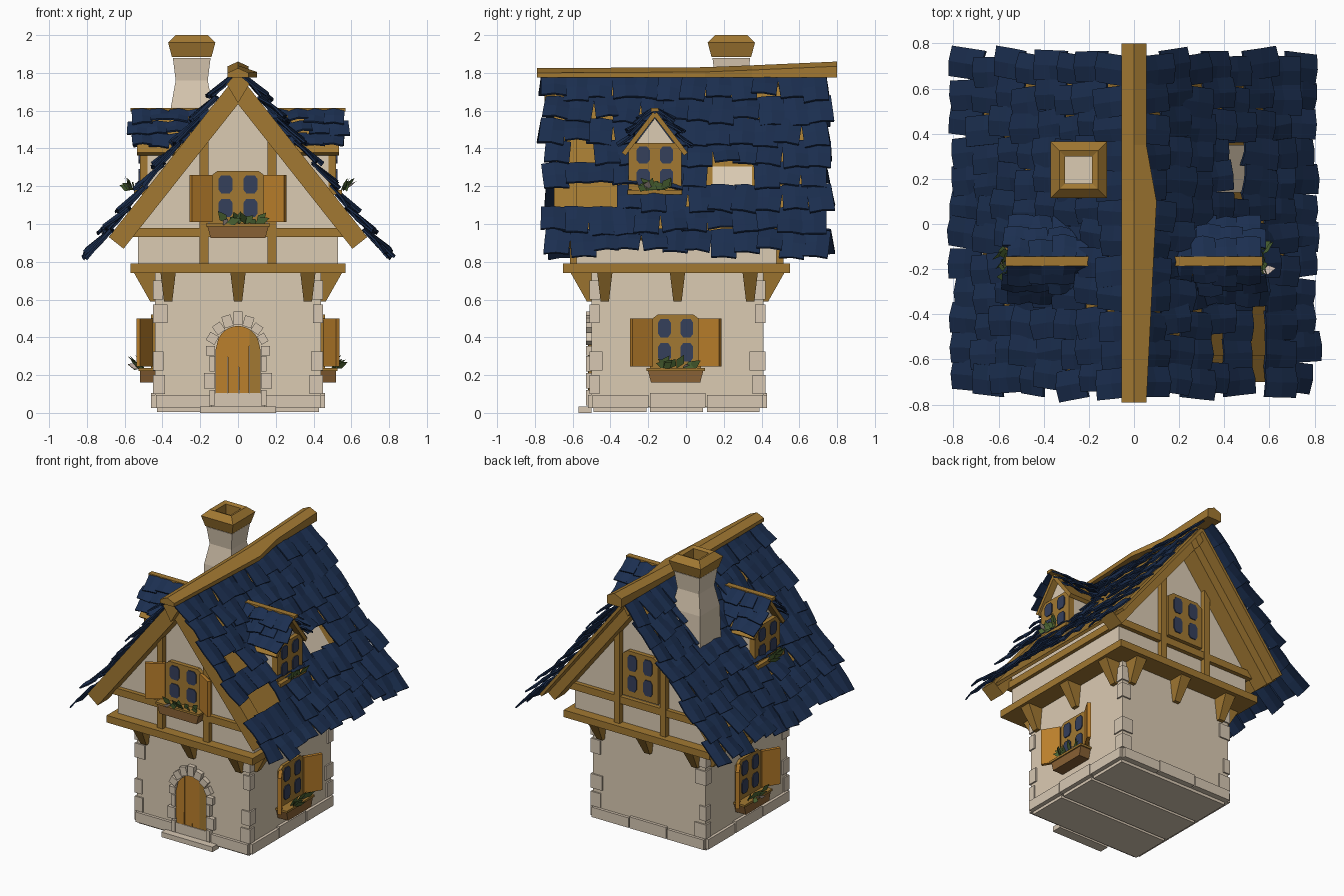
import bpy, bmesh, math, random
from math import pi, cos, sin, radians
from mathutils import Matrix, Vector

random.seed(7)
old = bpy.data.objects.get("Cube")
if old:
    bpy.data.objects.remove(old)

COLOURS = {
    "plaster": (0.71, 0.595, 0.45), "stone": (0.68, 0.575, 0.45),
    "timber": (0.36, 0.19, 0.032), "shutter_wood": (0.50, 0.215, 0.025),
    "box_wood": (0.25, 0.12, 0.035), "roof_blue": (0.011, 0.028, 0.08),
    "glass": (0.035, 0.05, 0.105), "leaf": (0.075, 0.135, 0.035),
    "petal": (0.68, 0.55, 0.48),
}
MATS = {}
for key, rgb in COLOURS.items():
    m = bpy.data.materials.new(key)
    m.use_nodes = True
    m.diffuse_color = (*rgb, 1)
    bsdf = m.node_tree.nodes["Principled BSDF"]
    bsdf.inputs["Base Color"].default_value = (*rgb, 1)
    bsdf.inputs["Roughness"].default_value = 0.8
    MATS[key] = m

PARTS = {}
I = Matrix.Identity(4)


def mesh_for(name, mat):
    return PARTS.setdefault(name, (bmesh.new(), mat))[0]


def facing(angle, x=0, y=0, z=0):
    """Local frame whose -y axis points outward at the given turn."""
    return Matrix.Translation((x, y, z)) @ Matrix.Rotation(radians(angle), 4, 'Z')


def loft(name, mat, rings, M=I, caps=True):
    bm = mesh_for(name, mat)
    vs = [[bm.verts.new(M @ Vector(p)) for p in r] for r in rings]
    n = len(vs[0])
    for a, b in zip(vs, vs[1:]):
        for i in range(n):
            bm.faces.new((a[i], a[(i + 1) % n], b[(i + 1) % n], b[i]))
    if caps:
        bm.faces.new(vs[0])
        bm.faces.new(vs[-1])


def prism(name, mat, pts, y0, y1, M=I):
    loft(name, mat, [[(x, y, z) for x, z in pts] for y in (y0, y1)], M)


def box(name, mat, x0, x1, y0, y1, z0, z1, M=I):
    prism(name, mat, [(x0, z0), (x1, z0), (x1, z1), (x0, z1)], y0, y1, M)


def beam(name, mat, p, q, w, y0, y1, M=I):
    p, q = Vector(p), Vector(q)
    s = (q - p).orthogonal().normalized() * w / 2
    prism(name, mat, [p + s, q + s, q - s, p - s], y0, y1, M)


def tiles(name, origin, along, down, w, l, cols, rows, missing=()):
    """Rows of bowed, crooked shingles running down a slope."""
    bm = mesh_for(name, "roof_blue")
    along, down = Vector(along), Vector(down).normalized()
    n = along.cross(down)
    n = n if n.z > 0 else -n
    j = random.uniform
    for r in range(rows):
        for c in range(cols):
            if (c, r) in missing:
                continue
            shift, turn = (r % 2 - 0.5) * w * 0.2, j(-.16, .16)
            lift, grow = j(.01, .045), j(1.05, 1.4)
            base = Vector(origin) + along * (w * (c + .5) + shift) + down * l * r
            grid = []
            for t in (0, .5, 1):
                row = []
                for u in (-.53, 0, .53):
                    off = along * (u * w + turn * t * l) + down * (t * grow * l - turn * u * w)
                    off += n * (lift * t + (.012 if u == 0 else j(-.006, .01)))
                    row.append(bm.verts.new(base + off))
                grid.append(row)
            for a in range(2):
                for b in range(2):
                    bm.faces.new((grid[a][b], grid[a][b + 1], grid[a + 1][b + 1], grid[a + 1][b]))


def plants(name, M, half, n=11):
    """Broad pointed leaves fanning out, with a couple of pale petals."""
    for i in range(n):
        kind, mat = ("_flowers", "petal") if i % 6 == 5 else ("_leaves", "leaf")
        bm = mesh_for(name + kind, mat)
        c = Vector((random.uniform(-half, half), random.uniform(-.05, -.02), 0))
        d = Vector((random.uniform(-.09, .09), random.uniform(-.07, -.01), random.uniform(.02, .075)))
        s = Vector((-d.z, 0, d.x)).normalized() * .022
        bm.faces.new([bm.verts.new(M @ p) for p in (c, c + d * .5 + s, c + d, c + d * .5 - s)])


def window(name, M, hw, h, shutters=True, planter=True):
    """Timber frame with four rounded panes; origin at the middle of the sill."""
    arch = [(-hw, 0), (hw, 0), (hw, h - .03), (hw - .04, h), (.04 - hw, h), (-hw, h - .03)]
    prism(name + "_frame", "timber", arch, .02, -.02, M)
    pw, ph = hw * .25, h * .17
    for sx in (-1, 1):
        for k in (.3, .75):
            corners = [(1, .6), (.6, 1), (-.6, 1), (-1, .6), (-1, -.6), (-.6, -1), (.6, -1), (1, -.6)]
            pane = [(sx * hw * .44 + pw * a, h * k + ph * b) for a, b in corners]
            prism(name + "_panes", "glass", pane, -.018, -.026, M)
        if shutters:
            S = M @ Matrix.Translation((sx * (hw - .01), -.02, .01)) @ Matrix.Rotation(sx * -.55, 4, 'Z')
            a, b = sorted((0, sx * .13))
            box(name + "_shutters", "shutter_wood", a, b, -.012, .012, 0, h - .03, S)
    if planter:
        w = hw + .015
        prism(name + "_planter", "box_wood", [(-w, 0), (.02 - w, -.075), (w - .02, -.075), (w, 0)], .02, -.08, M)
        box(name + "_planter_rim", "timber", -w - .005, w + .005, -.088, .02, -.012, .003, M)
        plants(name, M @ Matrix.Translation((0, -.03, 0)), hw * .65)


def square(cx, cy, h, z):
    return [(cx + a * h, cy + b * h, z) for a, b in ((-1, -1), (1, -1), (1, 1), (-1, 1))]


# Ground floor, footing stones and steps
box("ground_floor", "plaster", -.44, .44, -.5, .41, .03, .75)
SIDES = [(0, .44, -.5), (90, .455, -.44), (180, .44, -.41), (-90, .455, -.44)]
for ang, half, wall in SIDES:
    M = facing(ang, 0, -.045 if ang in (90, -90) else 0)
    for i in range(3):
        x = -half + i * half * 2 / 3
        box("footing_stones", "stone", x + .005, x + half * .66, wall - .02, wall + .03, .025, .095 + .01 * (i % 2), M)
    # Uneven corner stones
    for sx in (-1, 1):
        for i in (0, 1, 3, 4):
            a, b = sorted((sx * (half + .01), sx * (half - random.uniform(.04, .08))))
            z = .1 + i * .125
            box("corner_stones", "stone", a, b, wall - .01, wall + .02, z, z + .1, M)
    # Wedge brackets under the overhang
    for x in (-half + .07, 0, half - .07):
        low = [(x + a, wall + b, .59) for a, b in ((-.022, .01), (.022, .01), (.022, -.025), (-.022, -.025))]
        top = [(x + a, wall + b, .74) for a, b in ((-.04, .01), (.04, .01), (.04, -.11), (-.04, -.11))]
        loft("brackets", "timber", [low, top], M)
box("door_step", "stone", -.2, .2, -.57, -.5, 0, .035)
for i in range(3):
    box("floor_slabs", "stone", -.43, .43, -.49 + i * .3, -.21 + i * .3, .005, .04)

# Arched door: planks cut to the arch, the hinge plank in darker timber
for x0, x1, mat in ((-.12, -.055, "shutter_wood"), (-.055, .005, "shutter_wood"), (.005, .06, "shutter_wood"),
                    (.06, .12, "timber")):
    xs = [x1 + (x0 - x1) * i / 4 for i in range(5)]
    top = [(x, .33 + .13 * math.sqrt(max(0, 1 - (x / .12) ** 2))) for x in xs]
    prism("door_hinge_plank" if mat == "timber" else "door_planks", mat,
          [(x0 + .002, .04), (x1 - .002, .04)] + top, -.48, -.515 - .004 * (x0 < -.1))
for i in range(9):
    a = i * pi / 8
    r = 1 + random.uniform(0, .12)
    beam("door_arch_stones", "stone", (.122 * cos(a), .33 + .135 * sin(a)),
         (.16 * r * cos(a), .33 + .19 * r * sin(a)), .05, -.48, -.53)
for sx in (-1, 1):
    for i in range(3):
        a, b = sorted((sx * .122, sx * (.15 + .03 * (i % 2))))
        box("door_jamb_stones", "stone", a, b, -.53, -.48, .04 + i * .09, .12 + i * .09)

# Side windows on the ground floor
for ang, x, side in ((90, .44, "left"), (-90, -.44, "right")):
    window(side + "_side_window", facing(ang, x, -.055, .235), .135, .285)

# Upper floor, floor band and gable timbers
box("floor_band", "timber", -.57, .57, -.65, .55, .74, .79)
prism("upper_floor", "plaster", [(-.53, .78), (.53, .78), (.53, 1.05), (0, 1.71), (-.53, 1.05)], -.58, .48)
for name, ang, wall in (("front", 0, -.58), ("back", 180, -.48)):
    M = facing(ang)
    box(name + "_gable_timber", "timber", -.59, .59, wall - .03, wall, .93, .98, M)
    for sx in (-1, 1):
        beam(name + "_gable_timber", "timber", (sx * .18, .78), (sx * .18, 1.45), .045, wall - .035, wall, M)
        beam(name + "_barge_boards", "timber", (0, 1.715), (sx * .645, .9), .1, wall - .12, wall, M)
    prism(name + "_ridge_peg", "timber", [(-.06, 1.74), (0, 1.64), (.06, 1.74), (0, 1.81)], wall - .17, wall, M)
window("front_upper_window", facing(0, 0, -.59, 1.0), .15, .28)
window("back_upper_window", facing(180, 0, .49, 1.0), .14, .32, False, False)
for sx in (-1, 1):
    box("side_wall_plates", "timber", sx * .535 - .02, sx * .535 + .02, -.6, .5, .93, .98)

# Main roof: boarding and shingles, with a few shingles missing on one slope
for sx in (-1, 1):
    beam("roof_boards", "timber", (0, 1.755), (sx * .66, .919), .02, -.69, .68)
    gaps = [(7, 4), (8, 4), (0, 5), (1, 5), (2, 5), (1, 3)] if sx > 0 else []
    tiles("roof_shingles", (sx * .02, -.75, 1.785), (0, 1, 0), (sx * .62, 0, -.785), .125, .149, 12, 8, gaps)
beam("roof_bare_patch", "plaster", (.37, 1.302), (.50, 1.138), .01, .14, .35)
loft("ridge_beam", "timber", [
    [(-.055, y, 1.775), (.055 + out, y, 1.775), (.055 + out, y, top - .025), (0, y, top), (-.055, y, top - .025)]
    for y, out, top in ((-.79, 0, 1.825), (.1, .045, 1.83), (.35, 0, 1.84), (.8, 0, 1.86))])

# Dormers on both slopes
for ang, sx, side in ((90, 1, "left"), (-90, -1, "right")):
    D = facing(ang, 0, -.165)
    name = "dormer_" + side
    prism(name + "_wall", "plaster", [(-.135, 1.1), (.135, 1.1), (.135, 1.38), (0, 1.56), (-.135, 1.38)], -.49, -.1, D)
    window(name + "_window", D @ Matrix.Translation((0, -.5, 1.17)), .14, .26, False, False)
    plants(name, D @ Matrix.Translation((0, -.52, 1.18)), .07)
    box(name + "_sill", "timber", -.145, .145, -.55, -.45, 1.155, 1.18, D)
    for s in (-1, 1):
        beam(name + "_roof_boards", "timber", (0, 1.585), (s * .165, 1.37), .025, -.535, -.15, D)
        tiles(name + "_shingles", (sx * .17, -.165 + s * .01, 1.6), (sx, 0, 0), (0, s * .61, -.79), .1, .08, 4, 3)
    box(name + "_ridge", "timber", -.02, .02, -.57, -.17, 1.595, 1.615, D)

# Chimney with a hollow timber cap
cx, cy = -.245, .24
loft("chimney", "plaster", [square(cx, cy, h, z) for h, z in ((.12, 1.2), (.11, 1.62), (.085, 1.76), (.1, 1.88))])
loft("chimney_cap", "timber", [square(cx, cy, h, z) for h, z in
     ((.06, 1.885), (.105, 1.885), (.125, 1.96), (.085, 2.0), (.06, 1.99), (.06, 1.885))], caps=False)

# Turn every collected part into an object
for name, (bm, mat) in PARTS.items():
    if "shingles" not in name:
        bmesh.ops.recalc_face_normals(bm, faces=bm.faces)
    me = bpy.data.meshes.new(name)
    bm.to_mesh(me)
    bm.free()
    me.materials.append(MATS[mat])
    ob = bpy.data.objects.new(name, me)
    bpy.context.collection.objects.link(ob)
    if "shingles" in name:
        mod = ob.modifiers.new("thickness", 'SOLIDIFY')
        mod.thickness, mod.offset = .01, 0
